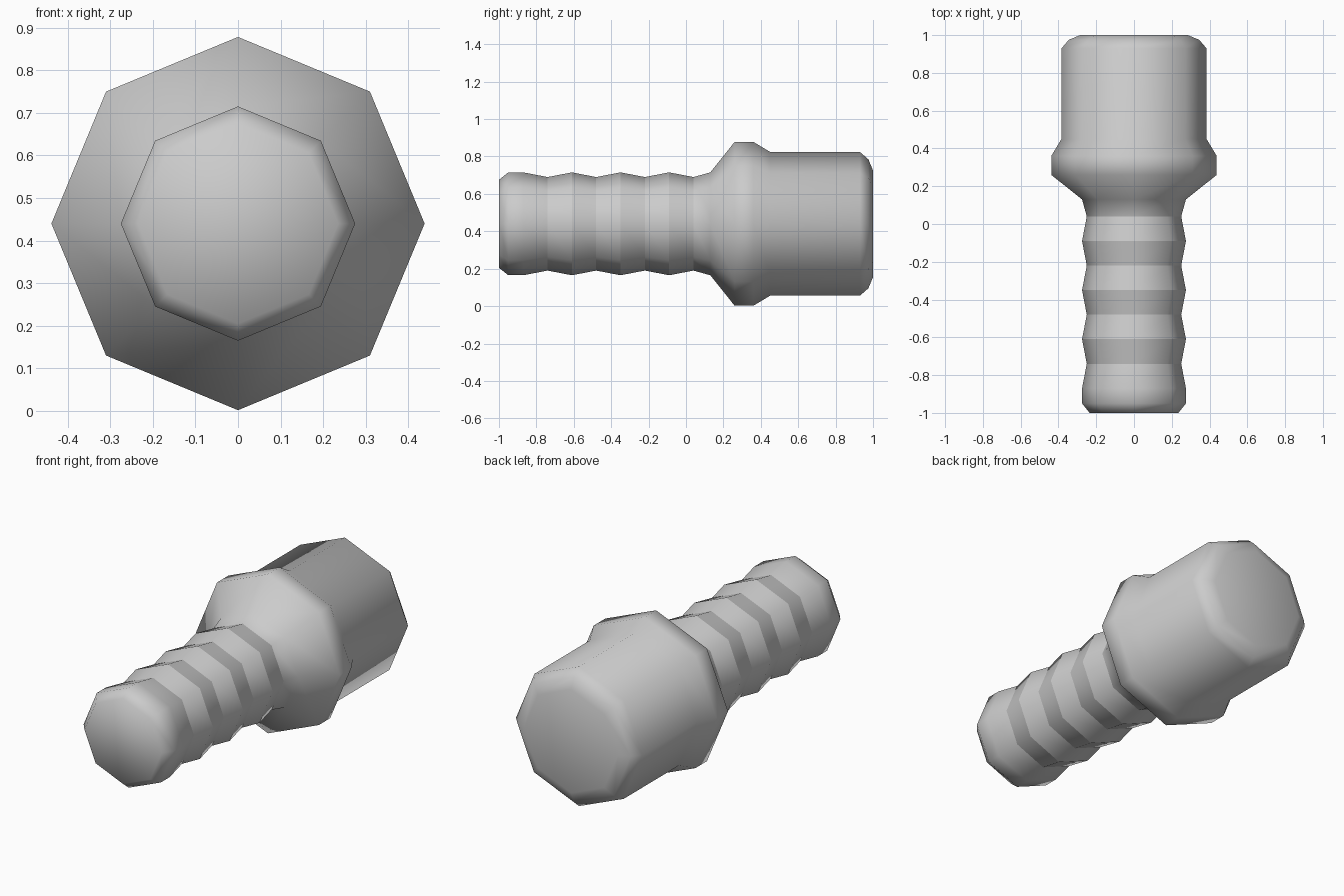
import bpy, bmesh, math

if "Cube" in bpy.data.objects:
    bpy.data.objects.remove(bpy.data.objects["Cube"])

SIDES, CENTRE_Z = 8, 0.44

# Profile along the axis: (y, radius, crisp ring edge)
profile = [(-1.0, 0.235, False), (-0.95, 0.275, False), (-0.87, 0.275, False)]
# Ribbed grip: alternating valleys and ridges
for i in range(8):
    profile.append((-0.74 + i * 0.13 - (0.01 if i == 7 else 0) + (0.0 if i < 7 else -0.03 + 0.0),
                    0.25 if i % 2 == 0 else 0.275, True))
profile[-1] = (0.13, 0.275, False)
# Flared collar and wide head with a rounded end
profile += [(0.26, 0.438, False), (0.36, 0.438, False), (0.45, 0.384, False),
            (0.93, 0.384, False), (0.975, 0.345, False), (1.0, 0.285, False)]

bm = bmesh.new()
rings = []
for y, r, _ in profile:
    rings.append([bm.verts.new((r * math.sin(2 * math.pi * k / SIDES), y,
                                CENTRE_Z + r * math.cos(2 * math.pi * k / SIDES)))
                  for k in range(SIDES)])

# Skin between neighbouring rings
for a, b in zip(rings, rings[1:]):
    for k in range(SIDES):
        n = (k + 1) % SIDES
        bm.faces.new((a[k], a[n], b[n], b[k]))

# End caps
bm.faces.new(rings[0])
bm.faces.new(rings[-1])
bmesh.ops.recalc_face_normals(bm, faces=bm.faces[:])

# Smooth around the axis, crisp across the ribs
for f in bm.faces:
    f.smooth = True
for ring, (_, _, crisp) in zip(rings, profile):
    if crisp:
        for k in range(SIDES):
            bm.edges.get((ring[k], ring[(k + 1) % SIDES])).smooth = False

mesh = bpy.data.meshes.new("ribbed_handle")
bm.to_mesh(mesh)
bm.free()
bpy.context.collection.objects.link(bpy.data.objects.new("ribbed_handle", mesh))
